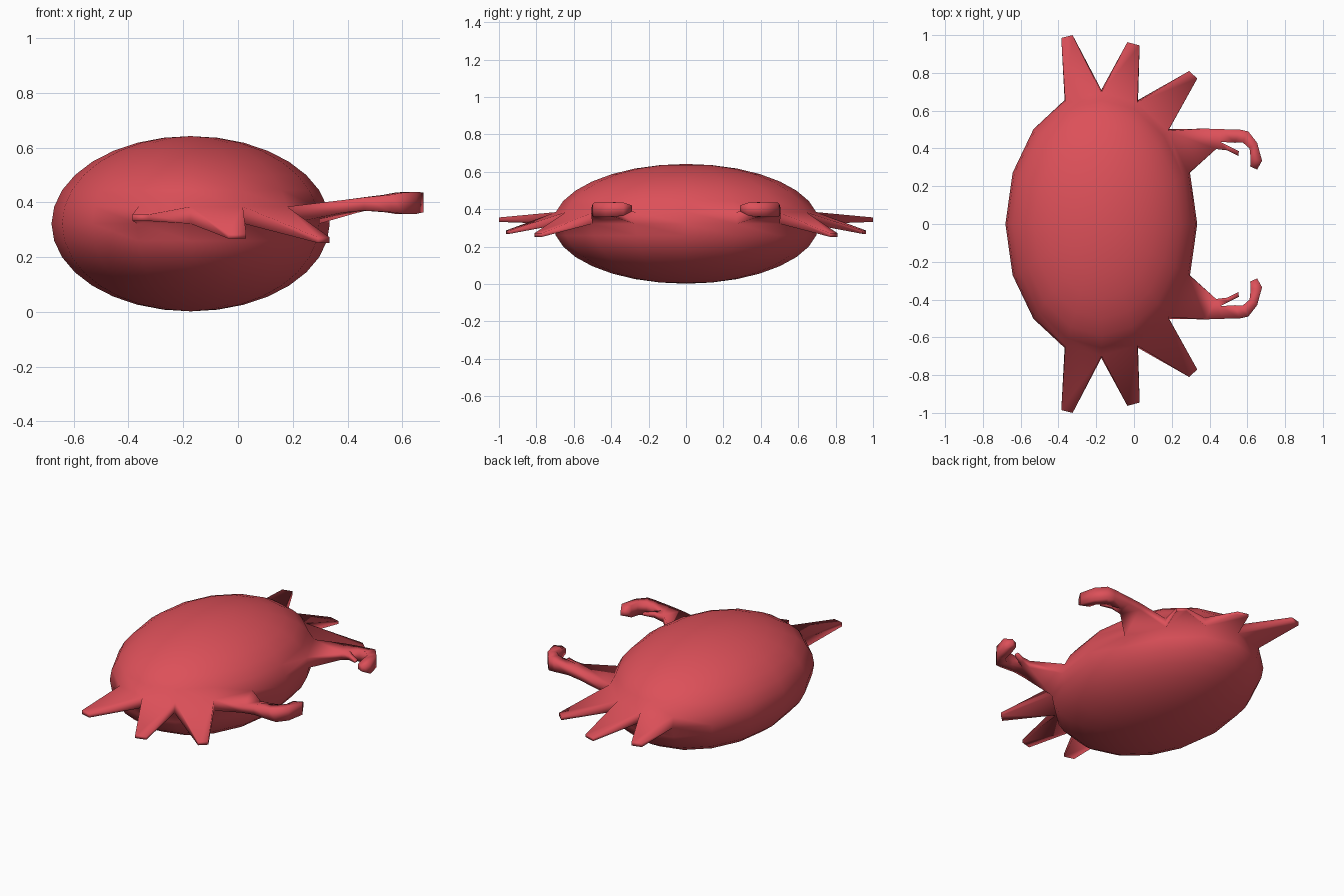
import bpy, bmesh
from mathutils import Vector

if "Cube" in bpy.data.objects:
    bpy.data.objects.remove(bpy.data.objects["Cube"])

CX, CZ = -0.173, 0.322
bm = bmesh.new()

# Shell: flattened low-poly sphere
bmesh.ops.create_uvsphere(bm, u_segments=16, v_segments=16, radius=1.0)
for v in bm.verts:
    v.co = Vector((CX + 0.508 * v.co.x, 0.71 * v.co.y, CZ + 0.32 * v.co.z))


def grow(start, sections, side):
    """Extrude the face nearest start through sections of
    (front xy, rear xy, low z, high z); side mirrors in y."""
    p = Vector((start[0], start[1] * side, start[2]))
    face = min(bm.faces, key=lambda f: (f.calc_center_median() - p).length)
    c = face.calc_center_median()
    ring = list(face.verts)
    keys = [(v.co.x > c.x, v.co.z > c.z) for v in ring]
    bm.faces.remove(face)
    for front, rear, lo, hi in sections:
        new = []
        for is_front, is_top in keys:
            x, y = front if is_front else rear
            new.append(bm.verts.new((x, y * side, hi if is_top else lo)))
        for i in range(4):
            j = (i + 1) % 4
            bm.faces.new((ring[i], ring[j], new[j], new[i]))
        ring = new
    bm.faces.new(ring)


# Legs: base point on the shell and the blunt tip
legs = [
    ((-0.27, 0.68, 0.355), ((-0.325, 1.0), (-0.385, 0.985), 0.332, 0.356)),
    ((-0.07, 0.68, 0.355), ((0.03, 0.945), (-0.035, 0.963), 0.268, 0.286)),
    ((0.10, 0.58, 0.355), ((0.335, 0.77), (0.292, 0.81), 0.252, 0.272)),
]
# Claw: arm and hooked finger, then the small thumb
claw = [
    ((0.435, 0.397), (0.38, 0.505), 0.362, 0.408),
    ((0.455, 0.435), (0.46, 0.502), 0.370, 0.418),
    ((0.535, 0.430), (0.56, 0.500), 0.364, 0.428),
    ((0.575, 0.432), (0.605, 0.490), 0.358, 0.436),
    ((0.612, 0.400), (0.652, 0.430), 0.358, 0.438),
    ((0.618, 0.345), (0.678, 0.335), 0.364, 0.436),
    ((0.615, 0.305), (0.652, 0.288), 0.388, 0.420),
]
thumb = [
    ((0.502, 0.412), (0.492, 0.390), 0.378, 0.408),
    ((0.555, 0.385), (0.553, 0.360), 0.388, 0.402),
]
for side in (1, -1):
    for base, tip in legs:
        grow(base, [tip], side)
    grow((0.245, 0.39, 0.355), claw, side)
    grow((0.445, 0.416, 0.39), thumb, side)

bmesh.ops.recalc_face_normals(bm, faces=bm.faces)
for f in bm.faces:
    f.smooth = True
mesh = bpy.data.meshes.new("crab_body")
bm.to_mesh(mesh)
bm.free()

# Red material
red = bpy.data.materials.new("red_shell")
red.diffuse_color = (0.72, 0.08, 0.10, 1)
red.use_nodes = True
red.node_tree.nodes["Principled BSDF"].inputs["Base Color"].default_value = red.diffuse_color
mesh.materials.append(red)
crab = bpy.data.objects.new("crab_body", mesh)
bpy.context.collection.objects.link(crab)
